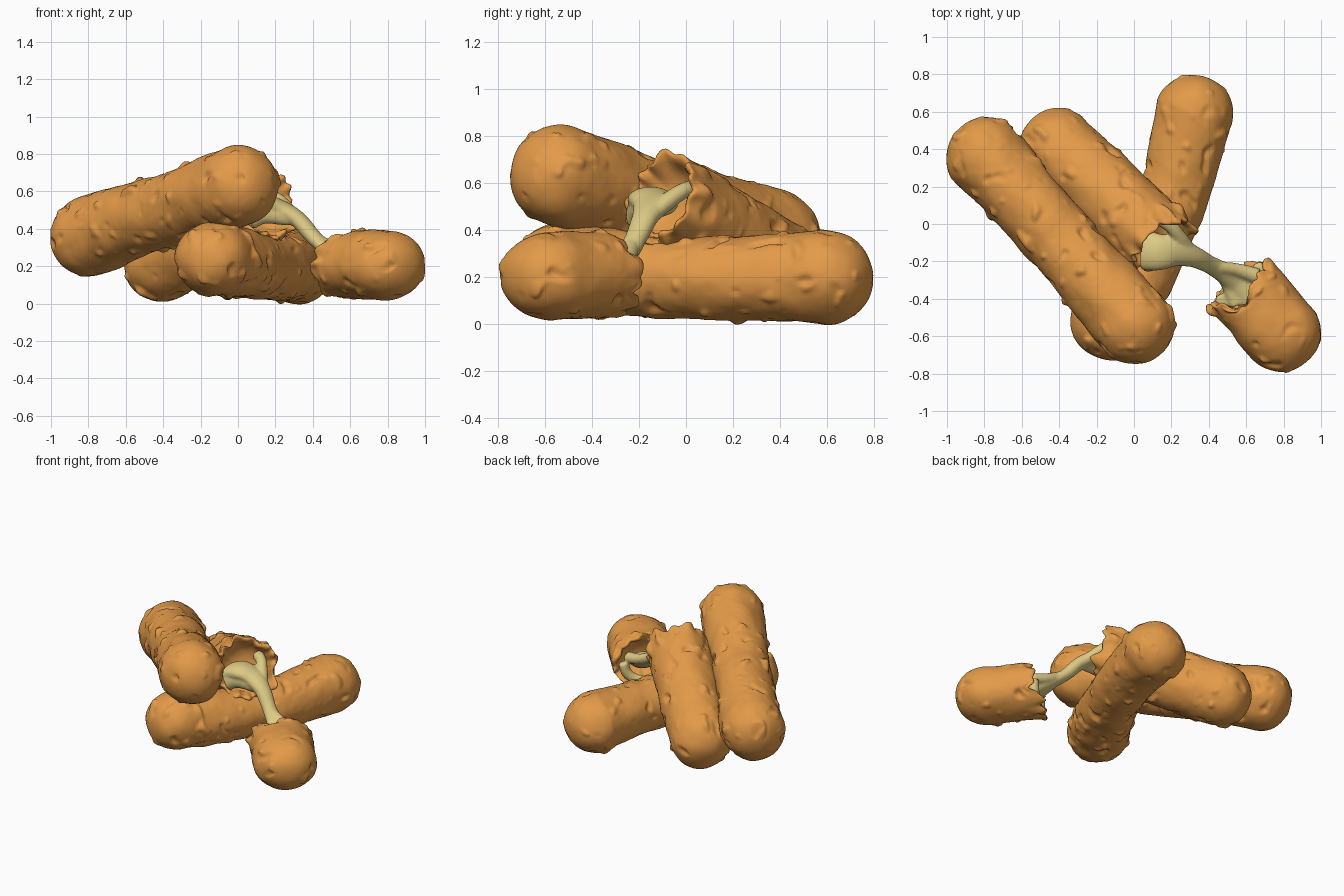
import bpy, bmesh, math
from mathutils import Vector, noise

if "Cube" in bpy.data.objects:
    bpy.data.objects.remove(bpy.data.objects["Cube"])

def material(name, rgb):
    m = bpy.data.materials.new(name)
    m.diffuse_color = (*rgb, 1)
    m.use_nodes = True
    m.node_tree.nodes["Principled BSDF"].inputs["Base Color"].default_value = m.diffuse_color
    return m

CRUST = material("golden crust", (0.77, 0.325, 0.066))
CHEESE = material("melted cheese", (0.73, 0.595, 0.235))
SEG = 96

def finish(bm, name, mat):
    bmesh.ops.recalc_face_normals(bm, faces=bm.faces)
    me = bpy.data.meshes.new(name)
    bm.to_mesh(me)
    bm.free()
    me.materials.append(mat)
    for p in me.polygons:
        p.use_smooth = True
    ob = bpy.data.objects.new(name, me)
    bpy.context.collection.objects.link(ob)
    return ob

def frame(axis):
    u = axis.cross(Vector((0, 0, 1))).normalized()
    return u, u.cross(axis).normalized()

# Lumpy breading: soft waves, scattered crumbs and a few pits
def bumps(p):
    crumb = max(0, noise.noise(p * 12) - 0.38) * 0.06
    pit = max(0, noise.noise(p * 11 + Vector((9, 4, 2))) - 0.40) * 0.07
    return (noise.noise(p * 3.5) * 0.012 + noise.noise(p * 8) * 0.008
            + crumb - pit + noise.noise(p * 25) * 0.0015)

def skin(bm, rings):
    loops = [[bm.verts.new(p) for p in ring] for ring in rings]
    for a, b in zip(loops, loops[1:]):
        n = len(a)
        for i in range(n):
            bm.faces.new((a[i], a[(i + 1) % n], b[(i + 1) % n], b[i]))
    for end in (loops[0], loops[-1]):
        bm.faces.new(end)

# Stick from p0 to p1 (cap centres); a broken stick has a ragged hollow at p1.
# pinch slims the middle, bow and sag bend it, squash flattens its height,
# tilt pulls back the upper side of the torn rim
def stick(name, p0, p1, r, broken=False, seed=0, pinch=0, bow=0, sag=0, squash=1, tilt=0):
    p0, p1 = Vector(p0), Vector(p1)
    axis = (p1 - p0).normalized()
    length = (p1 - p0).length
    u, v = frame(axis)
    off = Vector((seed * 3.7, seed * 1.9, seed * 5.3))
    prof = []                                  # (along, radius, rim weight)
    for i in range(1, 25):
        a = math.pi / 2 * i / 24
        prof.append((-r * math.cos(a), r * math.sin(a) ** 0.88, 0))
    n = int(length / 0.011)
    for i in range(1, n + 1):
        t = length * i / n
        prof.append((t, r * (1 - pinch * math.sin(math.pi * t / length)),
                     max(0, 1 - (length - t) / 0.12) if broken else 0))
    if broken:
        prof += [(length + 0.004, r * 0.96, 1), (length - 0.005, r * 0.89, 0.95),
                 (length - 0.03, r * 0.83, 0.7), (length - 0.06, r * 0.77, 0.4),
                 (length - 0.09, r * 0.69, 0.2), (length - 0.12, r * 0.54, 0),
                 (length - 0.14, r * 0.3, 0), (length - 0.145, r * 0.05, 0)]
    else:
        for i in range(1, 24):
            a = math.pi / 2 * i / 24
            prof.append((length + r * math.sin(a), r * math.cos(a) ** 0.88, 0))
    rings = []
    for t, rad, w in prof:
        ring = []
        side = (u * bow - v * sag) * math.sin(math.pi * min(1, max(0, t / length)))
        for k in range(SEG):
            a = 2 * math.pi * k / SEG
            d = u * math.cos(a) + v * math.sin(a) * squash
            q = d * 1.6 + off                  # ragged tear, per angle
            jag = noise.noise(q) * 0.07 + noise.noise(q * 2.7) * 0.05 - tilt * math.sin(a)
            flare = w * w * noise.noise(q * 1.7 + off) * 0.04
            k2 = bumps(p0 + axis * t + d * rad + off) * min(1, rad / (0.5 * r))
            ring.append(p0 + side + axis * (t + w * jag) + d * (rad + k2 + flare))
        rings.append(ring)
    bm = bmesh.new()
    skin(bm, rings)
    return finish(bm, name, CRUST)

stick("bottom_stick", (-0.125, -0.515, 0.24), (0.32, 0.585, 0.203), 0.21,
      seed=1, pinch=0.13, bow=0.065, sag=0.028, squash=0.95)
stick("leaning_stick", (-0.785, 0.355, 0.365), (0.0, -0.535, 0.63), 0.214, seed=2, pinch=0.09)
stick("torn_stick_long_half", (-0.40, 0.41, 0.215), (0.14, -0.11, 0.535), 0.207, True, 3)
stick("torn_stick_short_half", (0.785, -0.575, 0.208), (0.565, -0.315, 0.215), 0.212, True, 4,
      squash=0.88, tilt=0.04)

# Stretched cheese: flattened strands (point, width, thickness) fused together
def strand(bm, pts):
    fine = []
    P = [Vector(p[0]) for p in pts]
    for i in range(len(P) - 1):
        a, b = P[max(i - 1, 0)], P[min(i + 2, len(P) - 1)]
        for s in range(8):
            t = s / 8
            m0, m1 = (P[i + 1] - a) / 2, (b - P[i]) / 2
            c = ((2*t**3 - 3*t*t + 1) * P[i] + (t**3 - 2*t*t + t) * m0
                 + (3*t*t - 2*t**3) * P[i + 1] + (t**3 - t*t) * m1)
            fine.append((c, *[pts[i][j] * (1 - t) + pts[i + 1][j] * t for j in (1, 2)]))
    fine.append((P[-1], pts[-1][1], pts[-1][2]))
    rings = []
    for i, (c, w, h) in enumerate(fine):
        ax = (fine[min(i + 1, len(fine) - 1)][0] - fine[max(i - 1, 0)][0]).normalized()
        u, v = frame(ax)
        rings.append([c + u * math.cos(a) * w + v * math.sin(a) * h
                      for a in (2 * math.pi * k / 20 for k in range(20))])
    skin(bm, rings)

bm = bmesh.new()
# Main strand, spreading at both torn ends
strand(bm, [((0.06, -0.14, 0.50), .11, .06), ((0.13, -0.15, 0.53), .10, .055),
            ((0.22, -0.145, 0.51), .085, .048), ((0.32, -0.175, 0.45), .058, .045),
            ((0.40, -0.215, 0.36), .048, .042), ((0.47, -0.255, 0.295), .055, .035),
            ((0.55, -0.31, 0.235), .07, .04), ((0.63, -0.39, 0.20), .09, .06)])
# Branches at the long half
strand(bm, [((0.14, 0.03, 0.575), .04, .04), ((0.20, -0.015, 0.565), .036, .034),
            ((0.25, -0.08, 0.52), .04, .038), ((0.31, -0.15, 0.46), .035, .03)])
strand(bm, [((0.06, -0.22, 0.45), .04, .06), ((0.14, -0.20, 0.48), .04, .055),
            ((0.28, -0.18, 0.455), .03, .04)])
# Branches at the short half
strand(bm, [((0.43, -0.23, 0.34), .03, .03), ((0.55, -0.245, 0.28), .036, .035),
            ((0.66, -0.28, 0.25), .045, .04)])
strand(bm, [((0.45, -0.25, 0.31), .03, .025), ((0.50, -0.33, 0.24), .032, .028),
            ((0.55, -0.43, 0.21), .045, .04)])
# Cheese lip lining the lower wall of the short half
lu, lv = frame(Vector((-0.225, 0.265, 0.01)).normalized())
strand(bm, [(Vector((0.57, -0.325, 0.225))
             + (lu * math.cos(a) + lv * math.sin(a)) * 0.135, .035, .035)
            for a in (math.pi * (1 + i / 6) for i in range(7))])
cheese = finish(bm, "stretched_cheese", CHEESE)
rm = cheese.modifiers.new("fuse", 'REMESH')
rm.mode = 'VOXEL'
rm.voxel_size = 0.009
rm.use_smooth_shade = True
sm = cheese.modifiers.new("soften", 'SMOOTH')
sm.factor = 0.5
sm.iterations = 8
